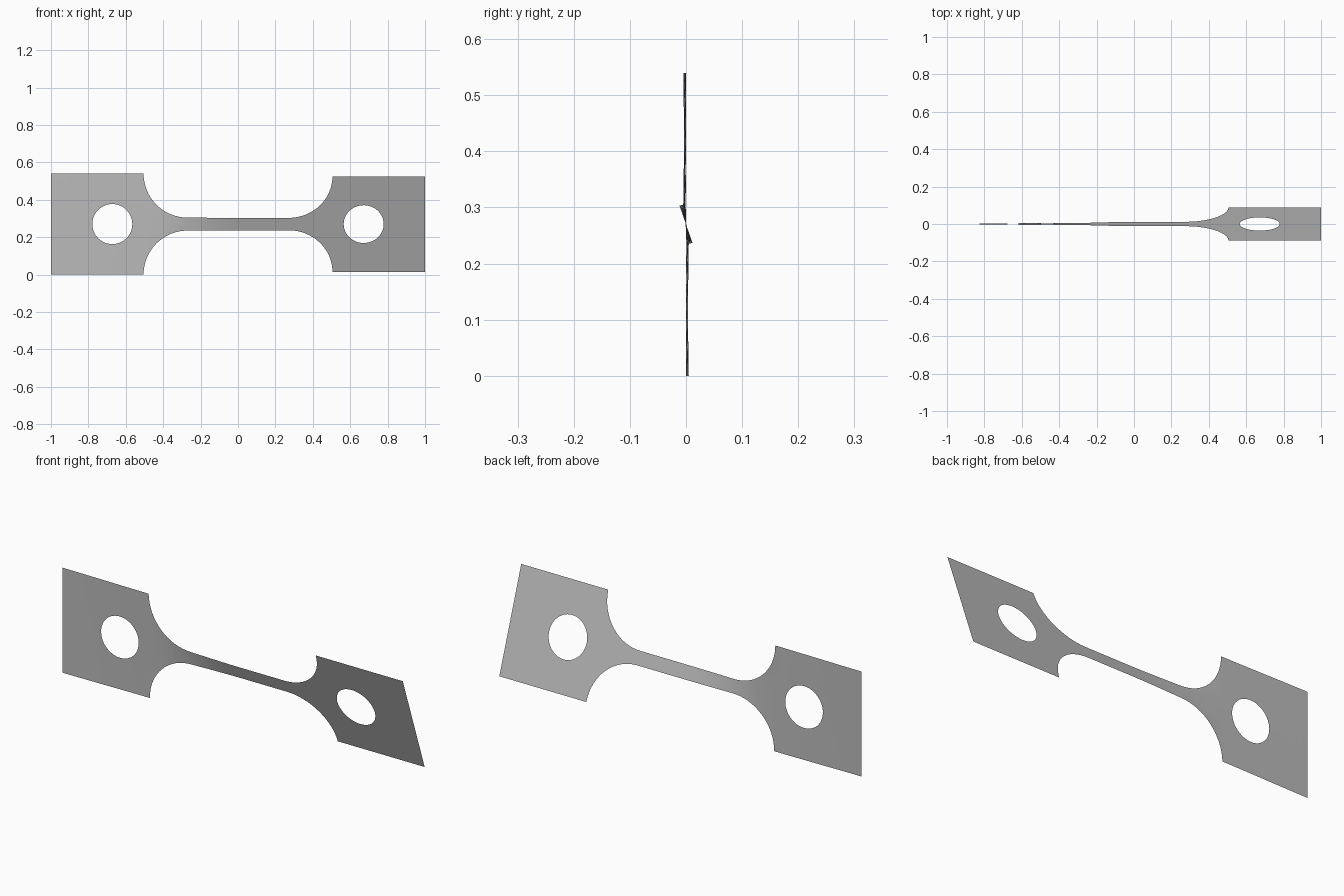
import bpy, bmesh, math
from mathutils import Vector, Matrix

old = bpy.data.objects.get("Cube")
if old:
    bpy.data.objects.remove(old, do_unlink=True)

HALF = 0.27        # half height of the end tabs
NECK = 0.035       # half height of the thin bar
RADIUS = HALF - NECK
ARC_X = 0.27       # where the fillets meet the bar
HOLE_X, HOLE_R = 0.672, 0.107
ARC_STEPS, HOLE_STEPS = 16, 48

steel = bpy.data.materials.new("grey steel")
grey = (0.5, 0.5, 0.5, 1)
steel.use_nodes = True
steel.diffuse_color = grey
steel.node_tree.nodes["Principled BSDF"].inputs["Base Color"].default_value = grey

# Quarter outline: bar to fillet to tab corner, then mirrored around
quarter = [(ARC_X + RADIUS * math.sin(a), HALF - RADIUS * math.cos(a))
           for a in (math.pi / 2 * i / ARC_STEPS for i in range(ARC_STEPS + 1))]
quarter.append((1, HALF))
right = quarter + [(x, -z) for x, z in reversed(quarter)]
outline = right + [(-x, -z) for x, z in right]


def circle(cx):
    steps = (math.tau * i / HOLE_STEPS for i in range(HOLE_STEPS))
    return [(cx + HOLE_R * math.cos(a), HOLE_R * math.sin(a)) for a in steps]


def add_loop(bm, points):
    verts = [bm.verts.new((x, 0, z)) for x, z in points]
    return [bm.edges.new((v, verts[i - 1])) for i, v in enumerate(verts)]


def smooth(t):
    t = min(max(t, 0), 1)
    return t * t * (3 - 2 * t)


def twist(x):
    """Slight lean along the right tab, then the main turn in the bar."""
    lean = 1.0 * smooth((x + 1) / 0.5)
    return math.radians(lean + 18.3 * smooth((x + 0.52) / 0.54))


# Flat sheet with two holes
bm = bmesh.new()
edges = add_loop(bm, outline)
for cx in (-HOLE_X, HOLE_X):
    edges += add_loop(bm, circle(cx))
bmesh.ops.triangle_fill(bm, use_beauty=True, edges=edges, normal=Vector((0, -1, 0)))

# Slice across the length so the sheet can turn smoothly
for i in range(1, 50):
    geom = bm.verts[:] + bm.edges[:] + bm.faces[:]
    bmesh.ops.bisect_plane(bm, geom=geom, dist=1e-5,
                           plane_co=(-1 + 0.04 * i, 0, 0), plane_no=(1, 0, 0))
bm.normal_update()
for face in bm.faces:
    if face.normal.y > 0:
        face.normal_flip()
    face.smooth = True

# Twist about the long axis and lift onto the ground
for v in bm.verts:
    v.co = Matrix.Rotation(twist(v.co.x), 3, "X") @ v.co
    v.co.z += HALF

mesh = bpy.data.meshes.new("twisted_test_strip")
bm.to_mesh(mesh)
bm.free()
mesh.materials.append(steel)
strip = bpy.data.objects.new("twisted_test_strip", mesh)
bpy.context.collection.objects.link(strip)
